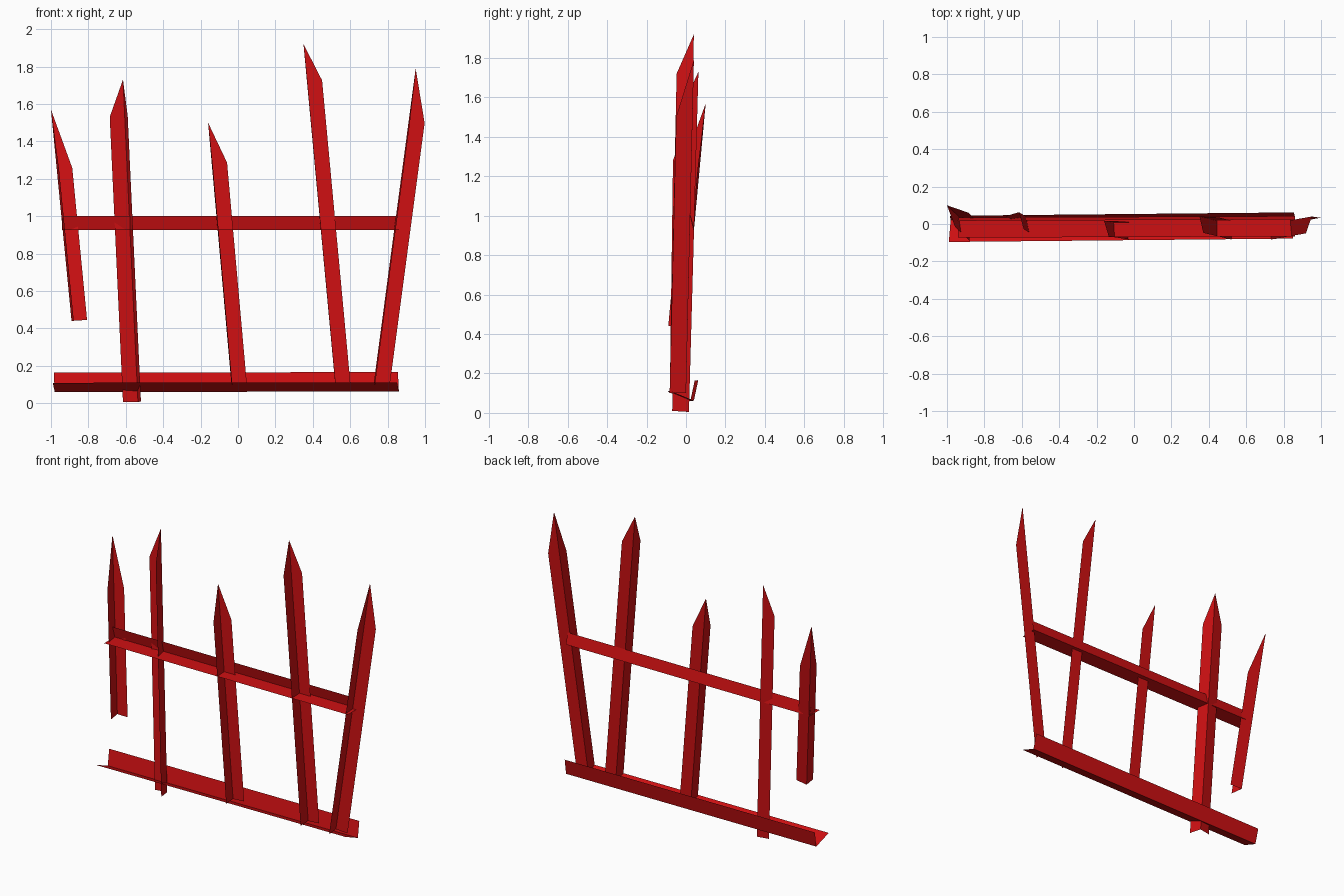
import bpy
from mathutils import Vector

cube = bpy.data.objects.get("Cube")
if cube:
    bpy.data.objects.remove(cube, do_unlink=True)

red = bpy.data.materials.new("red_paint")
red.use_nodes = True
red.diffuse_color = (0.62, 0.005, 0.006, 1)
red.node_tree.nodes["Principled BSDF"].inputs["Base Color"].default_value = red.diffuse_color


def angle_bar(name, start, end, flange_a, flange_b, tip=0.0):
    """L-section sheet bar; tip is how far the flange corners drop below the point."""
    start, end = Vector(start), Vector(end)
    axis = end - start
    shoulder = start + axis * (1 - tip / axis.length)
    a, b = Vector(flange_a), Vector(flange_b)
    verts = [start, end, shoulder + a, start + a, shoulder + b, start + b]
    mesh = bpy.data.meshes.new(name)
    mesh.from_pydata(verts, [], [(0, 3, 2, 1), (0, 1, 4, 5)])
    mesh.materials.append(red)
    obj = bpy.data.objects.new(name, mesh)
    bpy.context.collection.objects.link(obj)
    return obj


# Leaning pickets: foot, point, side flange, front flange, length of point
pickets = [
    ((-0.89, -0.005, 0.44), (-1.0, 0.10, 1.57), (0.083, -0.01, 0.005), (0.012, -0.085, 0), 0.32),
    ((-0.535, 0.015, 0.005), (-0.615, 0.063, 1.73), (-0.08, -0.015, 0), (0.016, -0.085, 0.005), 0.20),
    ((-0.035, -0.002, 0.10), (-0.16, 0.017, 1.50), (0.082, 0, 0.005), (0.005, -0.08, 0), 0.22),
    ((0.52, 0, 0.10), (0.35, 0.04, 1.92), (0.081, 0, 0.005), (0.002, -0.083, 0), 0.20),
    ((0.725, 0, 0.10), (0.95, 0.04, 1.79), (0.086, 0, -0.005), (0.008, -0.083, 0), 0.29),
]
for i, spec in enumerate(pickets, 1):
    angle_bar(f"picket_{i}", *spec)

# Horizontal rails
angle_bar("upper_rail", (-0.94, 0.035, 0.928), (0.86, 0.042, 0.928),
          (0, -0.018, 0.074), (0, -0.108, -0.001))
angle_bar("lower_rail", (-0.98, 0.022, 0.06), (0.86, 0.04, 0.062),
          (-0.005, 0.022, 0.104), (-0.01, -0.118, 0.049))
